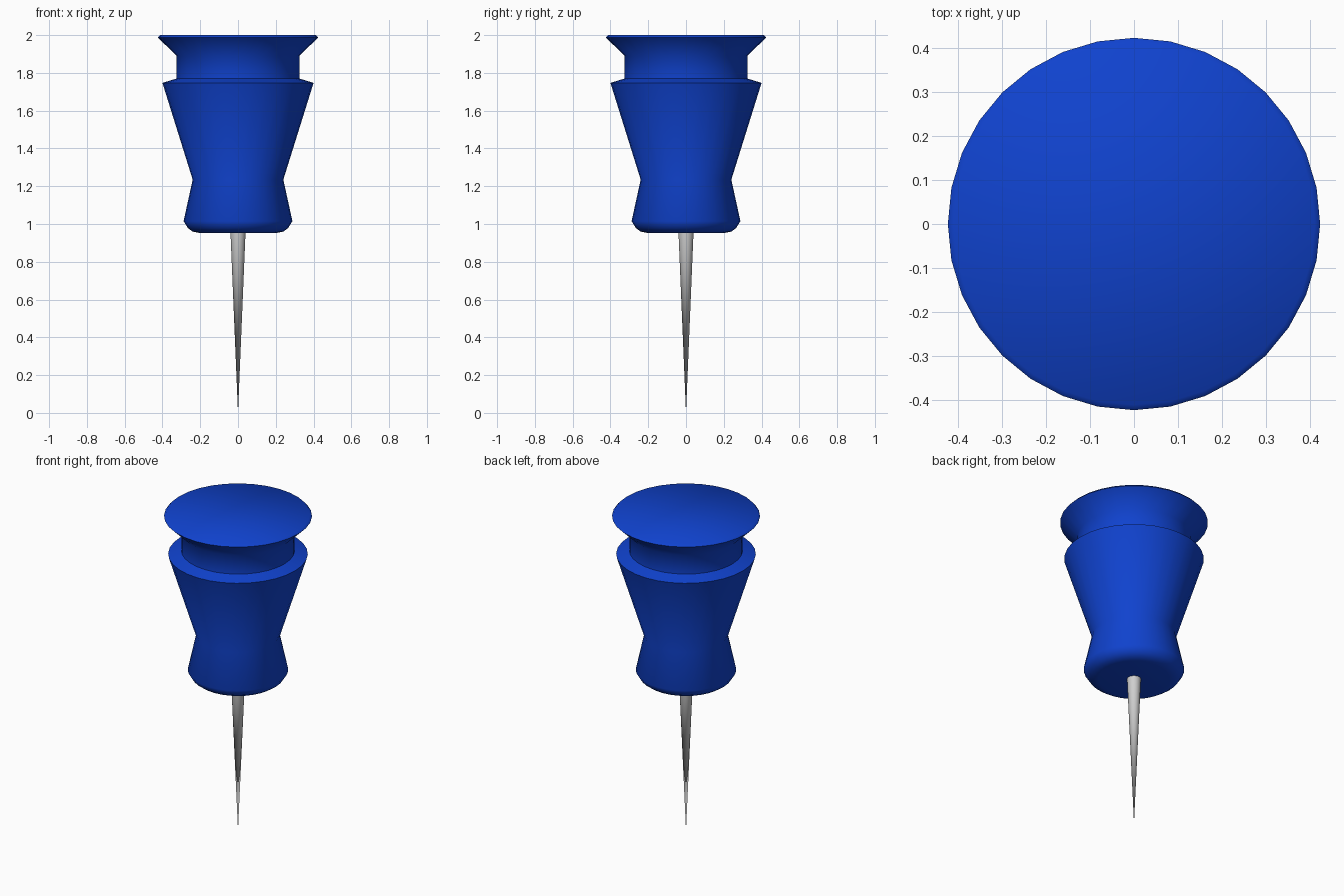
import bpy, bmesh, math

if "Cube" in bpy.data.objects:
    bpy.data.objects.remove(bpy.data.objects["Cube"])


def material(name, color):
    m = bpy.data.materials.new(name)
    m.diffuse_color = (*color, 1)
    m.use_nodes = True
    m.node_tree.nodes["Principled BSDF"].inputs["Base Color"].default_value = m.diffuse_color
    return m


def lathe(name, profile, sides, mat, angle):
    """Spin (radius, z) points, listed bottom to top, around the z axis."""
    bm = bmesh.new()
    rings = []
    for r, z in profile:
        count = 1 if r == 0 else sides
        rings.append([bm.verts.new((r * math.cos(2 * math.pi * i / sides),
                                    r * math.sin(2 * math.pi * i / sides), z))
                      for i in range(count)])
    for low, high in zip(rings, rings[1:]):
        for i in range(sides):
            j = (i + 1) % sides
            if len(low) == 1:
                bm.faces.new((low[0], high[j], high[i]))
            else:
                bm.faces.new((low[i], low[j], high[j], high[i]))
    # end caps
    if len(rings[0]) > 1:
        bm.faces.new(rings[0][::-1])
    bm.faces.new(rings[-1])
    mesh = bpy.data.meshes.new(name)
    bm.to_mesh(mesh)
    bm.free()
    mesh.materials.append(mat)
    obj = bpy.data.objects.new(name, mesh)
    bpy.context.collection.objects.link(obj)
    bpy.ops.object.select_all(action='DESELECT')
    obj.select_set(True)
    bpy.context.view_layer.objects.active = obj
    bpy.ops.object.shade_smooth_by_angle(angle=math.radians(angle))
    return obj


blue = material("blue plastic", (0.005, 0.055, 0.62))
steel = material("steel", (0.62, 0.62, 0.62))

# Handle: rounded foot, waist, flared grip, neck and flat-topped rim
handle_profile = [
    (0.205, 0.953), (0.24, 0.96), (0.265, 0.978), (0.288, 1.015),
    (0.24, 1.235), (0.40, 1.747), (0.325, 1.77), (0.325, 1.89),
    (0.424, 1.987), (0.412, 2.0),
]
lathe("handle", handle_profile, 32, blue, 62)

# Needle: long cone ending in a point
lathe("needle", [(0, 0), (0.04, 0.96)], 32, steel, 40)
